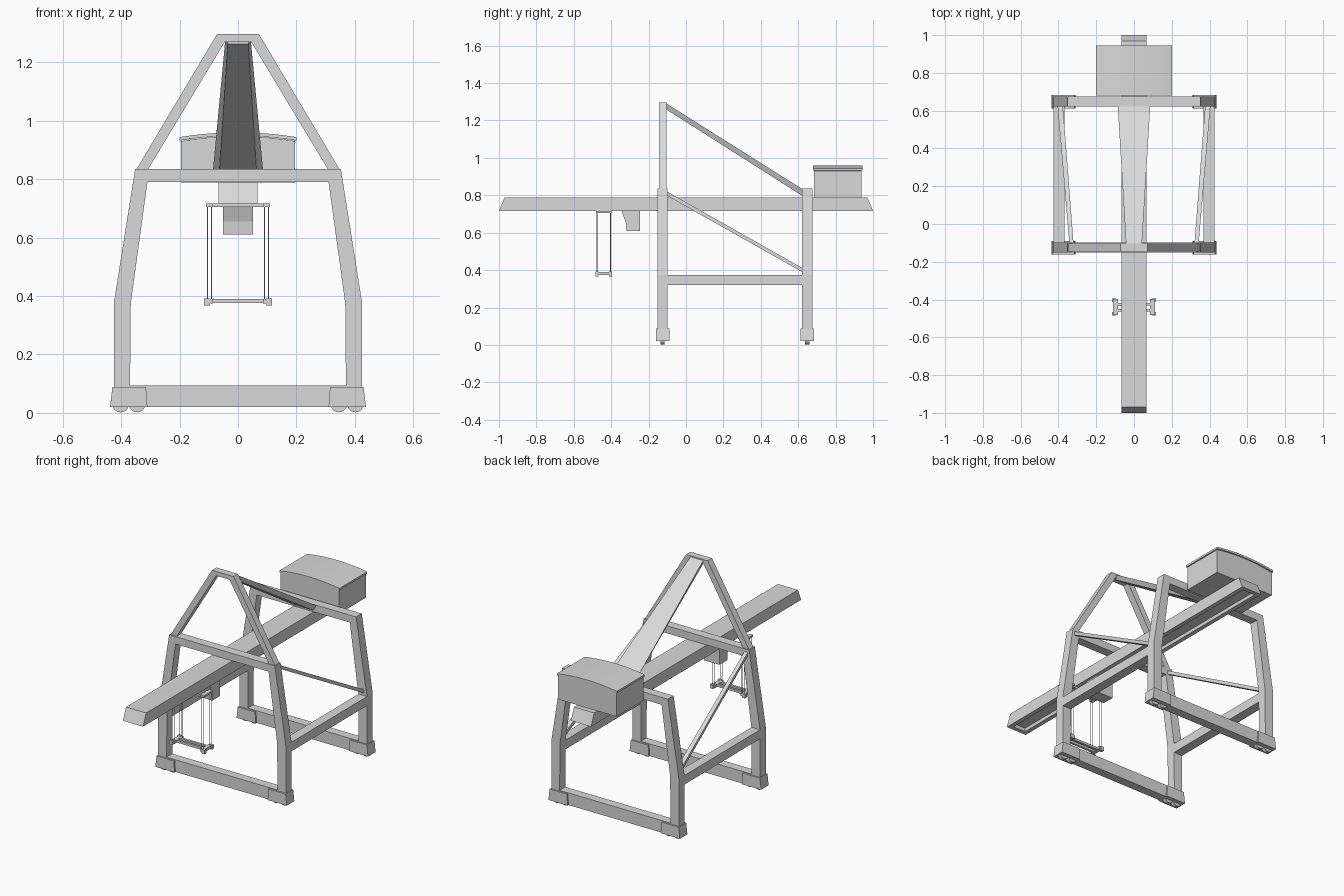
import bpy, bmesh, math
from mathutils import Vector

cube = bpy.data.objects.get("Cube")
if cube:
    bpy.data.objects.remove(cube, do_unlink=True)

grey = bpy.data.materials.new("painted grey steel")
grey.use_nodes = True
grey.diffuse_color = (0.7, 0.7, 0.7, 1)
grey.node_tree.nodes["Principled BSDF"].inputs["Base Color"].default_value = (0.7, 0.7, 0.7, 1)


def finish(name, bm):
    bmesh.ops.recalc_face_normals(bm, faces=bm.faces)
    mesh = bpy.data.meshes.new(name)
    bm.to_mesh(mesh)
    bm.free()
    mesh.materials.append(grey)
    obj = bpy.data.objects.new(name, mesh)
    bpy.context.collection.objects.link(obj)
    return obj


def loft(name, ring_a, ring_b):
    """Solid between two matching outlines."""
    bm = bmesh.new()
    a = [bm.verts.new(p) for p in ring_a]
    b = [bm.verts.new(p) for p in ring_b]
    bm.faces.new(a)
    bm.faces.new(b[::-1])
    for i in range(len(a)):
        j = (i + 1) % len(a)
        bm.faces.new((a[i], a[j], b[j], b[i]))
    return finish(name, bm)


def prism_y(name, outline, y0, y1, side=1):
    return loft(name, [(side * x, y0, z) for x, z in outline],
                [(side * x, y1, z) for x, z in outline])


def prism_x(name, outline, x0, x1):
    return loft(name, [(x0, y, z) for y, z in outline],
                [(x1, y, z) for y, z in outline])


def box(name, x0, x1, y0, y1, z0, z1):
    return prism_y(name, [(x0, z0), (x1, z0), (x1, z1), (x0, z1)], y0, y1)


def cylinder(name, center, axis, radius, length, segments):
    bm = bmesh.new()
    bmesh.ops.create_cone(bm, cap_ends=True, segments=segments, radius1=radius,
                          radius2=radius, depth=length)
    turn = Vector((0, 0, 1)).rotation_difference(Vector(axis)).to_matrix()
    bmesh.ops.rotate(bm, verts=bm.verts, matrix=turn)
    bmesh.ops.translate(bm, verts=bm.verts, vec=center)
    return finish(name, bm)


# Two portal frames with legs, feet and wheels
LEG = [(0.37, 0.03), (0.425, 0.03), (0.425, 0.375), (0.352, 0.835), (0.31, 0.79), (0.367, 0.375)]
FOOT = [(0.31, 0.02), (0.438, 0.02), (0.43, 0.088), (0.315, 0.088)]
for end, yc in (("front", -0.125), ("rear", 0.648)):
    y0, y1 = yc - 0.027, yc + 0.027
    box(end + "_sill_beam", -0.4, 0.4, y0, y1, 0.02, 0.093)
    prism_y(end + "_top_beam", [(-0.318, 0.79), (0.318, 0.79), (0.352, 0.835), (-0.352, 0.835)], y0, y1)
    for side, hand in ((1, "left"), (-1, "right")):
        tag = end + "_" + hand
        prism_y(tag + "_leg", LEG, y0, y1, side)
        prism_y(tag + "_foot", FOOT, yc - 0.036, yc + 0.036, side)
        for x in (0.345, 0.402):
            wheel = cylinder(tag + "_wheel", (side * x, yc, 0.03), (0, 1, 0), 0.028, 0.022, 20)
            for poly in wheel.data.polygons:
                poly.use_smooth = len(poly.vertices) == 4

# Side beams and diagonal braces
for side, hand in ((1, "left"), (-1, "right")):
    a, b = sorted((side * 0.368, side * 0.425))
    box(hand + "_side_beam", a, b, -0.11, 0.63, 0.32, 0.375)
    loft(hand + "_diagonal_brace",
         [(side * x, -0.105, z) for x, z in ((0.32, 0.8), (0.342, 0.8), (0.342, 0.822), (0.32, 0.822))],
         [(side * x, 0.63, z) for x, z in ((0.377, 0.385), (0.405, 0.385), (0.405, 0.407), (0.377, 0.407))])

# Peaked mast on the front frame
for side, hand in ((1, "left"), (-1, "right")):
    prism_y(hand + "_mast_strut", [(0.31, 0.83), (0.35, 0.83), (0.072, 1.296), (0.045, 1.27)],
            -0.145, -0.103, side)
prism_y("mast_cap", [(-0.045, 1.27), (0.045, 1.27), (0.072, 1.296), (-0.072, 1.296)], -0.145, -0.103)

# Tapered backstay from the mast to the rear frame
loft("backstay",
     [(x, -0.11, z) for x, z in ((-0.035, 1.262), (0.035, 1.262), (0.042, 1.294), (-0.042, 1.294))],
     [(x, 0.63, z) for x, z in ((-0.066, 0.792), (0.066, 0.792), (0.086, 0.828), (-0.086, 0.828))])

# Boom with sloped ends and a recessed underside track
boom = prism_x("boom", [(-1, 0.717), (1, 0.717), (0.97, 0.788), (-0.97, 0.788)], -0.067, 0.067)
bm = bmesh.new()
bm.from_mesh(boom.data)
bm.faces.ensure_lookup_table()
under = [f for f in bm.faces if f.normal.z < -0.9]
bmesh.ops.inset_region(bm, faces=under, thickness=0.037, depth=0)
under[0].normal_update()
bmesh.ops.inset_region(bm, faces=under, thickness=0.001, depth=-0.02)
bm.to_mesh(boom.data)
bm.free()


# Machinery house with an arched roof
def arch(half, z_edge, rise, steps=10):
    xs = [half - 2 * half * i / steps for i in range(steps + 1)]
    return [(x, z_edge + rise * (1 - (x / half) ** 2)) for x in xs]


prism_y("machinery_house", [(-0.195, 0.788), (0.195, 0.788)] + arch(0.195, 0.93, 0.017), 0.685, 0.938)
roof = arch(0.2, 0.944, 0.016)
prism_y("house_roof", roof + [(x, z - 0.012) for x, z in roof[::-1]], 0.679, 0.944)

# Operator cab under the boom
prism_x("operator_cab", [(-0.345, 0.718), (-0.322, 0.655), (-0.318, 0.61), (-0.245, 0.61), (-0.245, 0.718)],
        -0.052, 0.052)

# Trolley, hoist cables and lifting spreader
YC = -0.44
for y in (YC - 0.016, YC + 0.016):
    box("trolley_rail", -0.108, 0.108, y - 0.007, y + 0.007, 0.705, 0.716)
    box("spreader_rail", -0.11, 0.11, y - 0.007, y + 0.007, 0.376, 0.39)
for side in (1, -1):
    a, b = sorted((side * 0.086, side * 0.11))
    box("trolley_end", a, b, YC - 0.042, YC + 0.042, 0.705, 0.716)
    box("spreader_end", a, b, YC - 0.042, YC + 0.042, 0.374, 0.39)
    for dy in (-0.036, 0.036):
        for x in (0.091, 0.105):
            cylinder("hoist_cable", (side * x, YC + dy, 0.547), (0, 0, 1), 0.002, 0.32, 6)
        x = side * 0.106
        box("spreader_corner", x - 0.01, x + 0.01, YC + dy - 0.009, YC + dy + 0.009, 0.367, 0.392)
